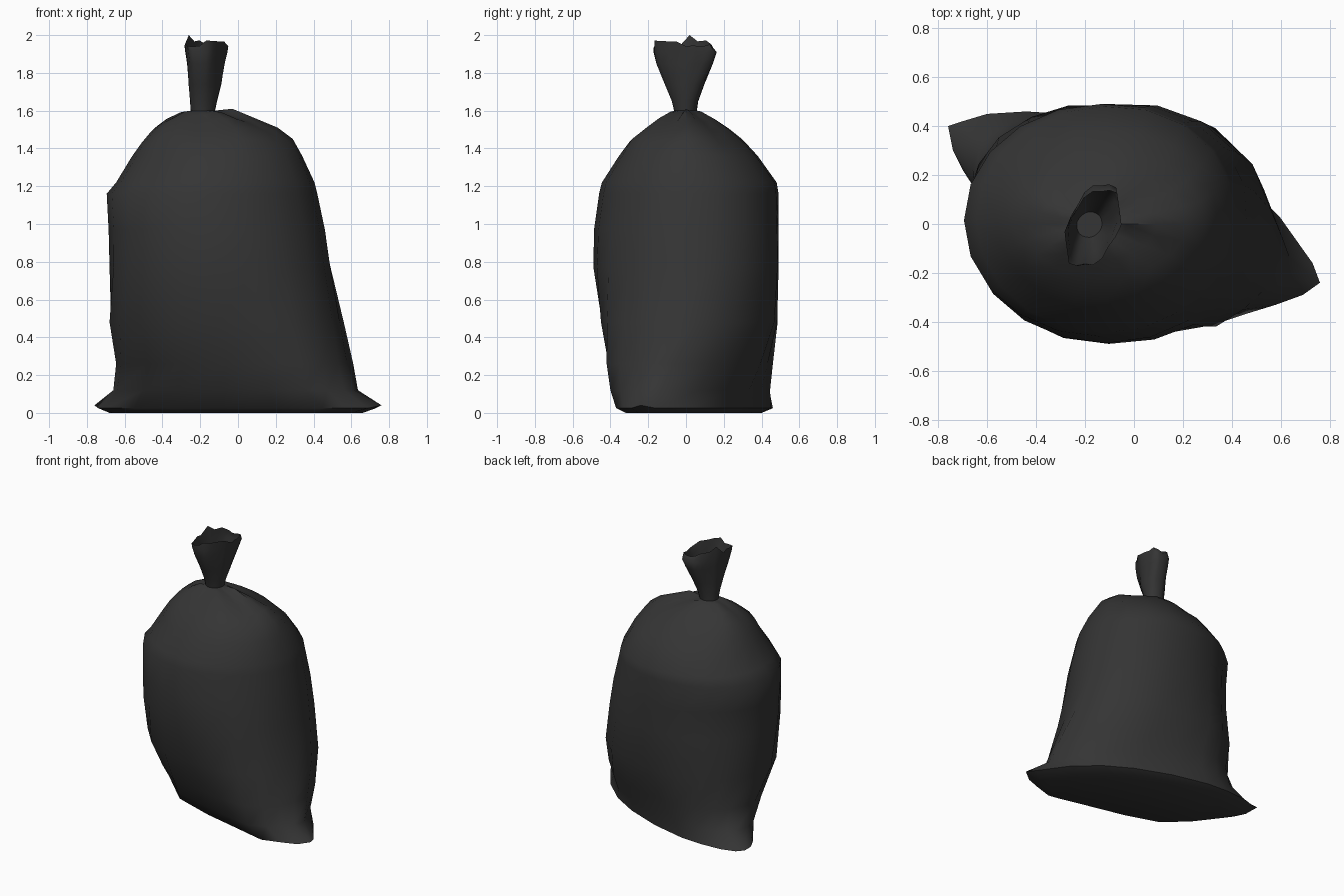
import bpy, bmesh, math, random

if "Cube" in bpy.data.objects:
    bpy.data.objects.remove(bpy.data.objects["Cube"])

random.seed(4)
SEG = 20
black = bpy.data.materials.new("black_plastic")
black.diffuse_color = (0.035, 0.035, 0.035, 1)
black.use_nodes = True
black.node_tree.nodes["Principled BSDF"].inputs["Base Color"].default_value = black.diffuse_color

# Flat seam outline at the base of the sack, anticlockwise from the right corner
seam = [(.76, -.24), (.73, -.16), (.595, .03), (.43, .18), (.24, .29),
        (-.02, .39), (-.28, .45), (-.44, .46), (-.60, .45), (-.70, .42),
        (-.76, .40), (-.74, .30), (-.70, .22), (-.55, .02), (-.37, -.15),
        (-.10, -.24), (.20, -.31), (.45, -.37), (.58, -.33), (.69, -.29)]


def fit(pts, lo, hi, axis):
    """Stretch the points so they span lo..hi on one axis."""
    a, b = min(p[axis] for p in pts), max(p[axis] for p in pts)
    for p in pts:
        p[axis] = lo + (p[axis] - a) / (b - a) * (hi - lo)


def ring(z, x0, x1, y0, y1, skew=0.0, mix=1.0, right=0.0, left=0.0):
    """Loop in the box x0..x1, y0..y1: mix 0 = seam outline, 1 = skewed ellipse.
    right / left swell the back right and front left quarters."""
    cx, cy = (x0 + x1) / 2, (y0 + y1) / 2
    pts = []
    for i in range(SEG):
        t = 2 * math.pi * i / SEG
        swell = 1 + max(0, math.sin(2 * t)) * (right if t < math.pi else left)
        ex = cx + (x1 - x0) / 2 * math.cos(t)
        ey = cy + (y1 - y0) / 2 * math.sin(t - skew)
        sx, sy = seam[i]
        pts.append([cx + (sx + (ex - sx) * mix - cx) * swell,
                    cy + (sy + (ey - sy) * mix - cy) * swell, z])
    fit(pts, x0, x1, 0)
    fit(pts, y0, y1, 1)
    return pts


def loft(name, rings, cap_first, cap_last, angle):
    bm = bmesh.new()
    rows = [[bm.verts.new(p) for p in r] for r in rings]
    for a, b in zip(rows, rows[1:]):
        for i in range(SEG):
            j = (i + 1) % SEG
            bm.faces.new((a[i], a[j], b[j], b[i]))
    if cap_first:
        bm.faces.new(rows[0][::-1])
    if cap_last:
        bm.faces.new(rows[-1])
    bmesh.ops.triangulate(bm, faces=[f for f in bm.faces if len(f.verts) > 4])
    me = bpy.data.meshes.new(name)
    bm.to_mesh(me)
    bm.free()
    me.materials.append(black)
    ob = bpy.data.objects.new(name, me)
    bpy.context.collection.objects.link(ob)
    bpy.ops.object.select_all(action='DESELECT')
    bpy.context.view_layer.objects.active = ob
    ob.select_set(True)
    bpy.ops.object.shade_smooth_by_angle(angle=math.radians(angle))


# Filled sack: z, x0, x1, y0, y1, skew, mix, right and left swell
body = [
    (0.00, -0.68, 0.66, -0.32, 0.40, 0, 0.0, 0, 0),
    (0.025, -0.76, 0.76, -0.37, 0.46, 0, 0.0, 0, 0),
    (0.12, -0.66, 0.635, -0.40, 0.445, 0, 0.2, 0.13, 0.13),
    (0.26, -0.645, 0.61, -0.42, 0.46, 0, 0.42, 0.17, 0.16),
    (0.48, -0.68, 0.56, -0.45, 0.485, 0, 0.7, 0.14, 0.10),
    (0.77, -0.68, 0.49, -0.49, 0.49, 0, 0.93, 0.09, 0.02),
    (0.97, -0.685, 0.46, -0.487, 0.49, 0, 1, 0.06, 0),
    (1.16, -0.695, 0.42, -0.46, 0.49, 0, 1, 0.04, 0),
    (1.22, -0.645, 0.405, -0.445, 0.48, 0, 1, 0.04, 0),
    (1.36, -0.56, 0.34, -0.355, 0.38, 0, 1, 0.03, 0),
    (1.44, -0.51, 0.29, -0.30, 0.30),
    (1.50, -0.46, 0.21, -0.22, 0.225),
    (1.55, -0.39, 0.09, -0.15, 0.15),
    (1.585, -0.31, -0.03, -0.085, 0.085),
    (1.60, -0.25, -0.12, -0.06, 0.06),
]
sack = [ring(*b) for b in body]
# Seam corners lift slightly off the ground
for i in (0, 10):
    sack[1][i][2] = 0.04
# Gathered pleats close to the tie
for row in sack[-5:-1]:
    for i, p in enumerate(row):
        p[2] += 0.012 * math.sin(10 * math.pi * i / SEG + 1)
sack[-2][0][2] += 0.015
loft("bag_body", sack, True, True, 50)

# Tied neck flaring into an open ruffled mouth, then back down inside
tuft = [
    (1.585, -0.25, -0.125, -0.06, 0.055, 0.0),
    (1.65, -0.255, -0.11, -0.075, 0.065, -0.1),
    (1.74, -0.265, -0.085, -0.115, 0.10, -0.2),
    (1.85, -0.275, -0.065, -0.17, 0.155, -0.35),
    (1.91, -0.285, -0.05, -0.185, 0.175, -0.4),
    (1.955, -0.29, -0.045, -0.185, 0.15, -0.4),
    (1.90, -0.275, -0.065, -0.175, 0.16, -0.4),
    (1.78, -0.26, -0.09, -0.125, 0.11, -0.25),
    (1.66, -0.235, -0.13, -0.055, 0.05, -0.1),
]
jag = [random.uniform(-0.02, 0.02) for _ in range(SEG)]
mouth = [ring(*b) for b in tuft]
for row in mouth:
    for i, p in enumerate(row):
        k = max(0, (p[2] - 1.6) / 0.35)
        f = 1 - 0.12 * k * (0.5 + 0.5 * math.sin(12 * math.pi * i / SEG + 0.6))
        p[0] = -0.17 + (p[0] + 0.17) * f
        p[1] *= f
for p, j in zip(mouth[5], jag):
    p[2] += j
mouth[5][8][2] = 2.0
loft("tied_mouth", mouth, False, True, 60)
